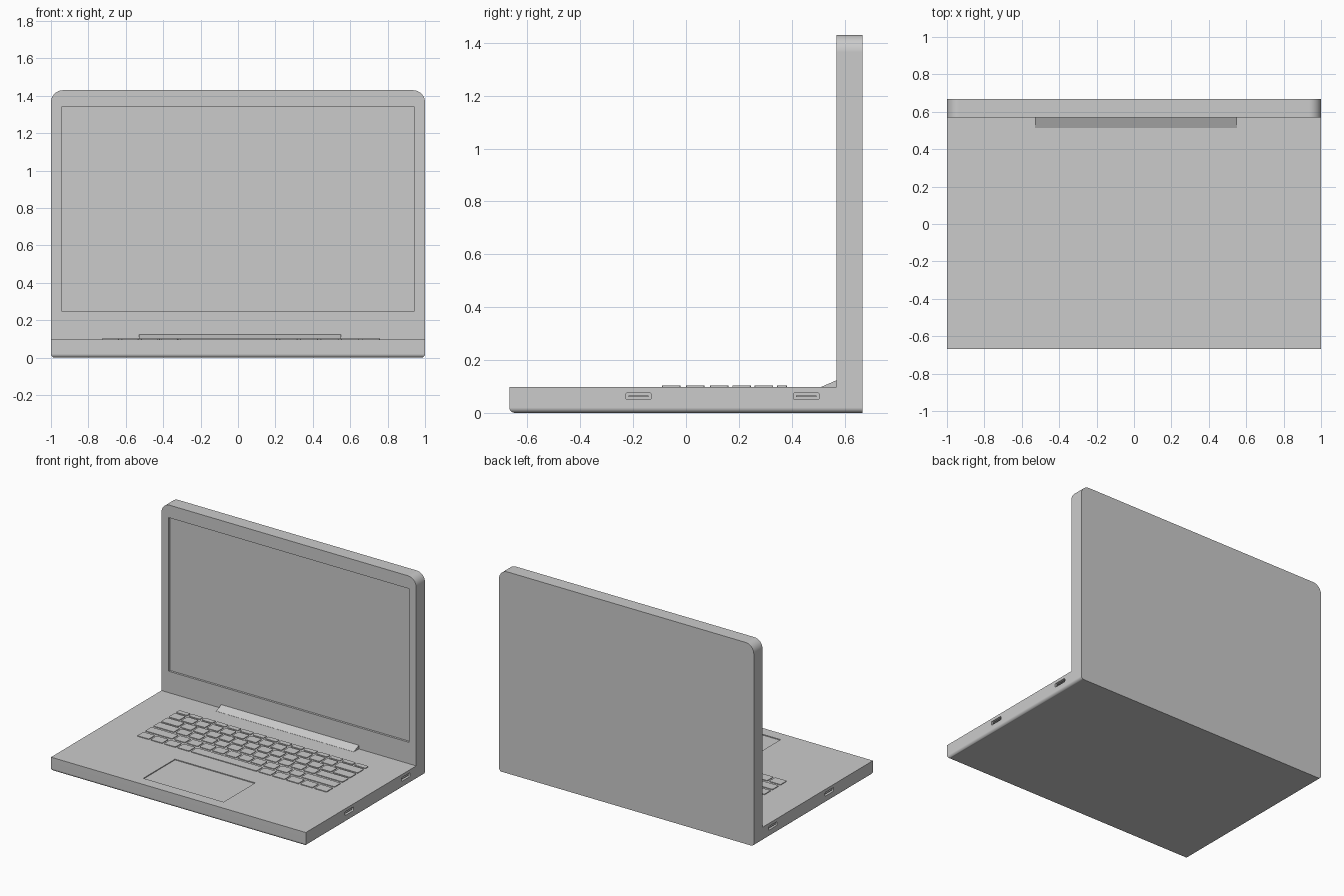
import bpy
import bmesh
from mathutils import Matrix, Vector

default_cube = bpy.data.objects.get("Cube")
if default_cube:
    bpy.data.objects.remove(default_cube, do_unlink=True)

HALF_DEPTH = 0.668
DECK = 0.098
LID_FRONT = 0.57
TOP = 1.43


def make_object(name, bm):
    bmesh.ops.recalc_face_normals(bm, faces=bm.faces)
    mesh = bpy.data.meshes.new(name)
    bm.to_mesh(mesh)
    bm.free()
    obj = bpy.data.objects.new(name, mesh)
    bpy.context.collection.objects.link(obj)
    return obj


def add_box(bm, low, high):
    low, high = Vector(low), Vector(high)
    matrix = Matrix.Translation((low + high) / 2) @ Matrix.Diagonal((*(high - low), 1))
    return bmesh.ops.create_cube(bm, size=1, matrix=matrix)["verts"]


def extrude_profile(bm, points, x0, x1):
    face = bm.faces.new([bm.verts.new((x0, y, z)) for y, z in points])
    result = bmesh.ops.extrude_face_region(bm, geom=[face])
    verts = [v for v in result["geom"] if isinstance(v, bmesh.types.BMVert)]
    bmesh.ops.translate(bm, verts=verts, vec=(x1 - x0, 0, 0))


def bevel(bm, edges, radius, segments):
    bmesh.ops.bevel(bm, geom=edges, offset=radius, segments=segments,
                    profile=0.5, affect='EDGES')


def span(edge):
    a, b = (v.co for v in edge.verts)
    return (a + b) / 2, b - a


# Base and upright lid as one L-shaped body
bm = bmesh.new()
extrude_profile(bm, [(-HALF_DEPTH, 0), (-HALF_DEPTH, DECK), (LID_FRONT, DECK),
                     (LID_FRONT, TOP), (HALF_DEPTH, TOP), (HALF_DEPTH, 0)], -1, 1)
lid_corners, bottom_edges = [], []
for edge in bm.edges:
    mid, along = span(edge)
    if mid.z > TOP - 0.01 and abs(mid.x) > 0.9:
        lid_corners.append(edge)
    elif mid.z < 0.01 and mid.y < HALF_DEPTH - 0.01:
        bottom_edges.append(edge)
bevel(bm, lid_corners, 0.065, 8)
bevel(bm, [e for e in bottom_edges if e.is_valid], 0.02, 5)
body = make_object("laptop_body", bm)

# Recesses for screen, trackpad and side ports
bm = bmesh.new()
add_box(bm, (-0.945, LID_FRONT - 0.05, 0.25), (0.945, LID_FRONT + 0.015, 1.34))
add_box(bm, (-0.33, -0.59, DECK - 0.006), (0.3, -0.235, DECK + 0.05))
ports = [(side, y) for side in (-1, 1) for y in (-0.18, 0.455)]
for side, y in ports:
    x0, x1 = sorted((side * 0.96, side * 1.05))
    verts = add_box(bm, (x0, y - 0.048, 0.05), (x1, y + 0.048, 0.076))
    edges = {e for v in verts for e in v.link_edges if abs(span(e)[1].x) > 0.01}
    bevel(bm, list(edges), 0.006, 3)
cutter = make_object("recess_cutter", bm)
cutter.hide_render = True

bpy.context.view_layer.objects.active = body
body.select_set(True)
cut = body.modifiers.new("recesses", 'BOOLEAN')
cut.operation = 'DIFFERENCE'
cut.solver = 'EXACT'
cut.object = cutter
bpy.ops.object.modifier_apply(modifier=cut.name)
bpy.data.objects.remove(cutter, do_unlink=True)
bpy.ops.object.shade_smooth_by_angle(angle=0.6)
weighted = body.modifiers.new("flat_panels", 'WEIGHTED_NORMAL')
weighted.keep_sharp = True

# Thin tongue inside each port
bm = bmesh.new()
for side, y in ports:
    x0, x1 = sorted((side * 0.955, side * 0.995))
    add_box(bm, (x0, y - 0.038, 0.06), (x1, y + 0.038, 0.065))
make_object("port_tongues", bm)

# Sloped hinge cover
bm = bmesh.new()
extrude_profile(bm, [(0.513, DECK - 0.003), (0.513, DECK + 0.001), (LID_FRONT + 0.003, 0.125),
                     (LID_FRONT + 0.003, DECK - 0.003)], -0.53, 0.55)
make_object("hinge_cover", bm)

# Keyboard rows from front to back: front edge, depth, key widths in units
rows = [
    (-0.09, 0.07, [1.05] * 4 + [5.3] + [1.1] * 5),
    (0.0, 0.07, [2.25] + [1] * 10 + [2.75]),
    (0.09, 0.07, [1.75] + [1] * 11 + [2.25]),
    (0.175, 0.07, [1.5] + [1] * 12 + [1.5]),
    (0.26, 0.07, [1] * 13 + [2]),
    (0.345, 0.037, [1] * 15),
]
LEFT, UNIT, GAP = -0.735, 0.1, 0.014
bm = bmesh.new()
for y, depth, widths in rows:
    x = LEFT
    for width in widths:
        end = x + width * UNIT
        verts = add_box(bm, (x + GAP / 2, y, DECK - 0.004), (end - GAP / 2, y + depth, DECK + 0.005))
        edges = {e for v in verts for e in v.link_edges if abs(span(e)[1].z) > 0.001}
        bevel(bm, list(edges), 0.006, 2)
        x = end
make_object("keyboard_keys", bm)
